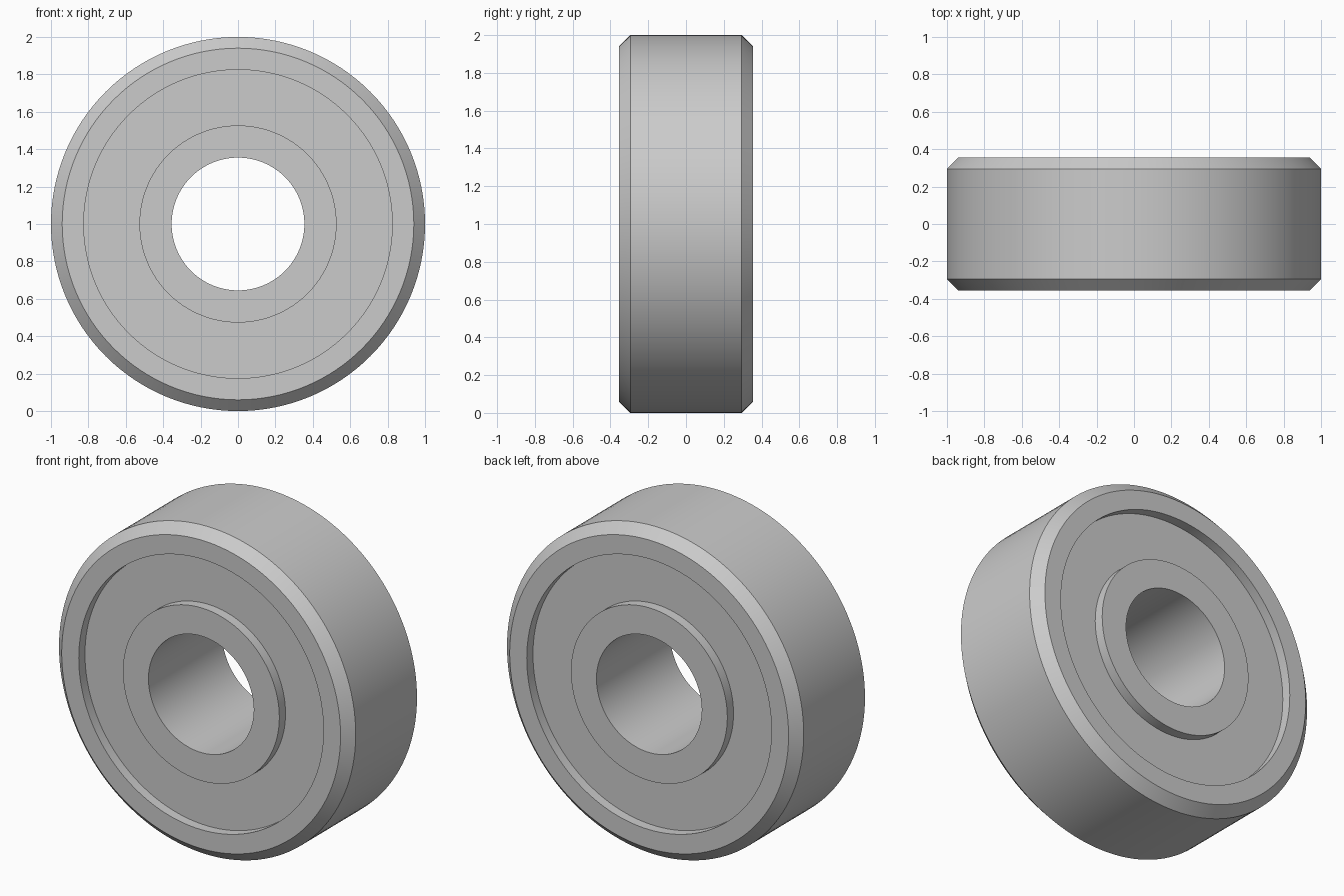
import bpy, bmesh, math

if "Cube" in bpy.data.objects:
    bpy.data.objects.remove(bpy.data.objects["Cube"])

SEGMENTS = 128
HALF = 0.355      # half width of the bearing
RECESS = 0.06     # depth of the seal below the ring faces
BORE, INNER, OUTER, RIM = 0.355, 0.527, 0.825, 1.0
CHAMFER = 0.06

steel = bpy.data.materials.new("steel grey")
steel.diffuse_color = (0.6, 0.6, 0.6, 1.0)
steel.use_nodes = True
steel.node_tree.nodes["Principled BSDF"].inputs["Base Color"].default_value = steel.diffuse_color


def turned_ring(name, profile):
    """Revolve a closed (radius, y) profile around the y axis at z = 1."""
    bm = bmesh.new()
    rings = []
    for i in range(SEGMENTS):
        a = 2 * math.pi * i / SEGMENTS
        rings.append([bm.verts.new((r * math.cos(a), y, 1 + r * math.sin(a)))
                      for r, y in profile])
    n = len(profile)
    for i in range(SEGMENTS):
        a, b = rings[i], rings[(i + 1) % SEGMENTS]
        for j in range(n):
            k = (j + 1) % n
            bm.faces.new((a[j], a[k], b[k], b[j]))
    bmesh.ops.recalc_face_normals(bm, faces=bm.faces)
    mesh = bpy.data.meshes.new(name)
    bm.to_mesh(mesh)
    bm.free()
    mesh.materials.append(steel)
    ob = bpy.data.objects.new(name, mesh)
    bpy.context.collection.objects.link(ob)
    bpy.ops.object.select_all(action='DESELECT')
    ob.select_set(True)
    bpy.context.view_layer.objects.active = ob
    bpy.ops.object.shade_smooth_by_angle(angle=math.radians(30))
    return ob


def rectangle(r0, r1, h):
    return [(r0, -h), (r1, -h), (r1, h), (r0, h)]


# Outer ring with chamfered rim
turned_ring("outer_ring", [
    (OUTER, -HALF), (RIM - CHAMFER, -HALF), (RIM, -HALF + CHAMFER),
    (RIM, HALF - CHAMFER), (RIM - CHAMFER, HALF), (OUTER, HALF)])

# Inner ring around the bore
turned_ring("inner_ring", rectangle(BORE, INNER, HALF))

# Recessed seal between the two rings
turned_ring("seal", rectangle(INNER, OUTER, HALF - RECESS))
